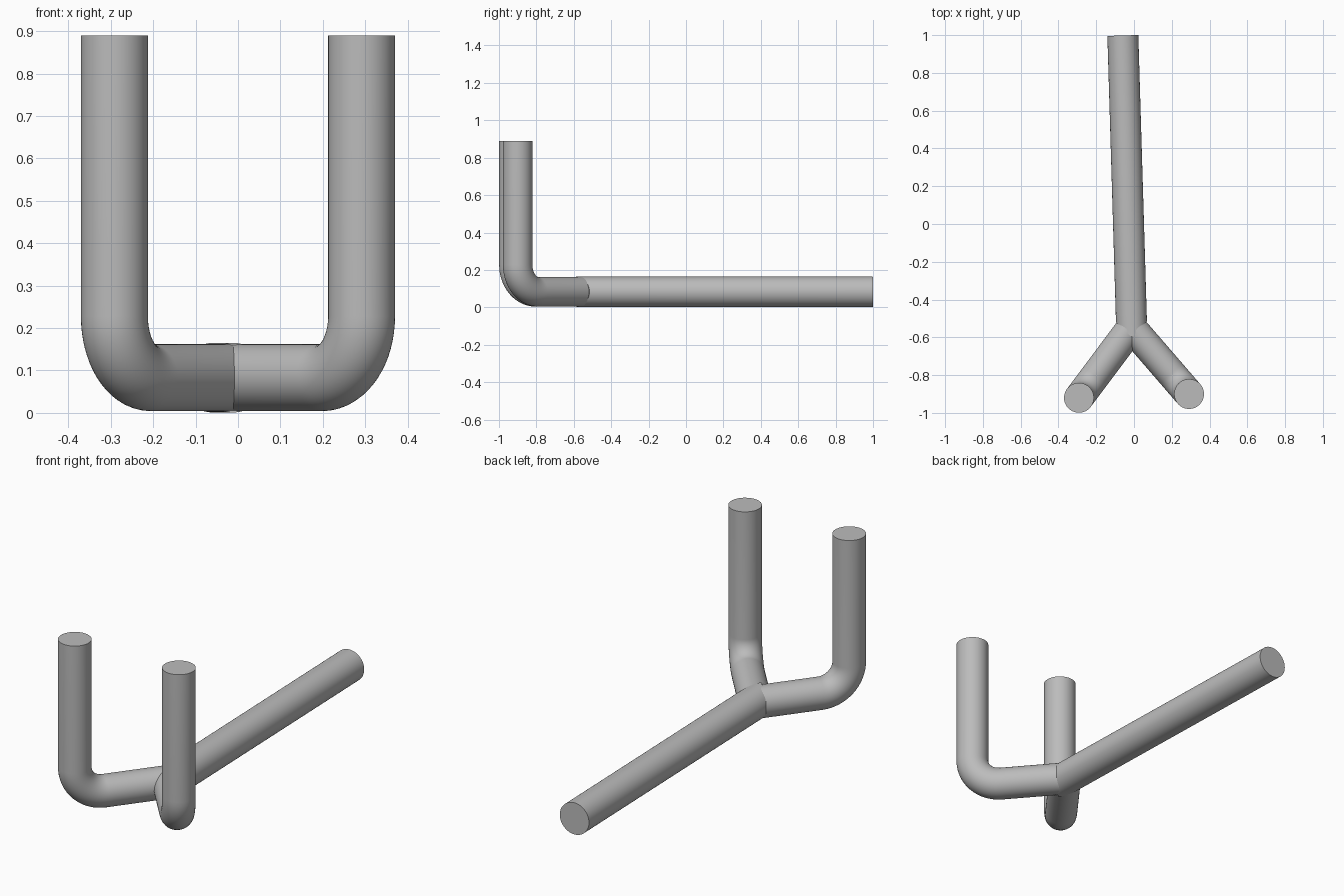
import bpy
import bmesh
import math
from mathutils import Vector

cube = bpy.data.objects.get("Cube")
if cube:
    bpy.data.objects.remove(cube)

SIDES = 48
AXIS_Z = 0.083
JOINT = Vector((-0.013, -0.548, AXIS_Z))

steel = bpy.data.materials.new("plain grey steel")
steel.use_nodes = True
grey = (0.5, 0.5, 0.5, 1)
steel.diffuse_color = grey
steel.node_tree.nodes["Principled BSDF"].inputs["Base Color"].default_value = grey


def rod(name, path, radius, side, notch=False):
    """Sweep a circle along a path that lies in the plane perpendicular to side."""
    bm = bmesh.new()
    rings = []
    for i, p in enumerate(path):
        tangent = (path[min(i + 1, len(path) - 1)] - path[max(i - 1, 0)]).normalized()
        up = tangent.cross(side)
        ring = []
        for k in range(SIDES):
            a = math.tau * k / SIDES
            co = p + radius * (math.cos(a) * side + math.sin(a) * up)
            if notch and i == 0:
                # V-shaped mitre that sits in the fork
                co += tangent * abs(math.cos(a)) * radius
            ring.append(bm.verts.new(co))
        rings.append(ring)
    for r, s in zip(rings, rings[1:]):
        for k in range(SIDES):
            n = (k + 1) % SIDES
            bm.faces.new((r[k], r[n], s[n], s[k]))
    bm.faces.new(rings[0])
    bm.faces.new(rings[-1])
    bmesh.ops.recalc_face_normals(bm, faces=bm.faces)
    mesh = bpy.data.meshes.new(name)
    bm.to_mesh(mesh)
    bm.free()
    mesh.materials.append(steel)
    obj = bpy.data.objects.new(name, mesh)
    bpy.context.collection.objects.link(obj)
    bpy.ops.object.select_all(action='DESELECT')
    obj.select_set(True)
    bpy.context.view_layer.objects.active = obj
    bpy.ops.object.shade_smooth_by_angle(angle=math.radians(35))
    return obj


def prong(name, x, y, bend=0.145, top=0.89, steps=16):
    """Fork arm running out from the joint, then bending up into a post."""
    foot = Vector((x, y, AXIS_Z))
    out = (foot - JOINT).normalized()
    centre = foot - out * bend + Vector((0, 0, bend))
    path = [JOINT]
    for i in range(steps + 1):
        a = math.pi / 2 * i / steps
        path.append(centre + bend * (math.sin(a) * out - math.cos(a) * Vector((0, 0, 1))))
    path.append(Vector((x, y, top)))
    rod(name, path, 0.079, out.cross(Vector((0, 0, 1))).normalized())


# Two upright prongs
prong("left_prong", 0.2915, -0.90)
prong("right_prong", -0.2915, -0.92)

# Long straight shaft
start = Vector((-0.011, -0.60, AXIS_Z))
end = Vector((-0.059, 0.998, AXIS_Z))
across = (end - start).cross(Vector((0, 0, 1))).normalized()
rod("shaft", [start, end], 0.082, across, notch=True)
